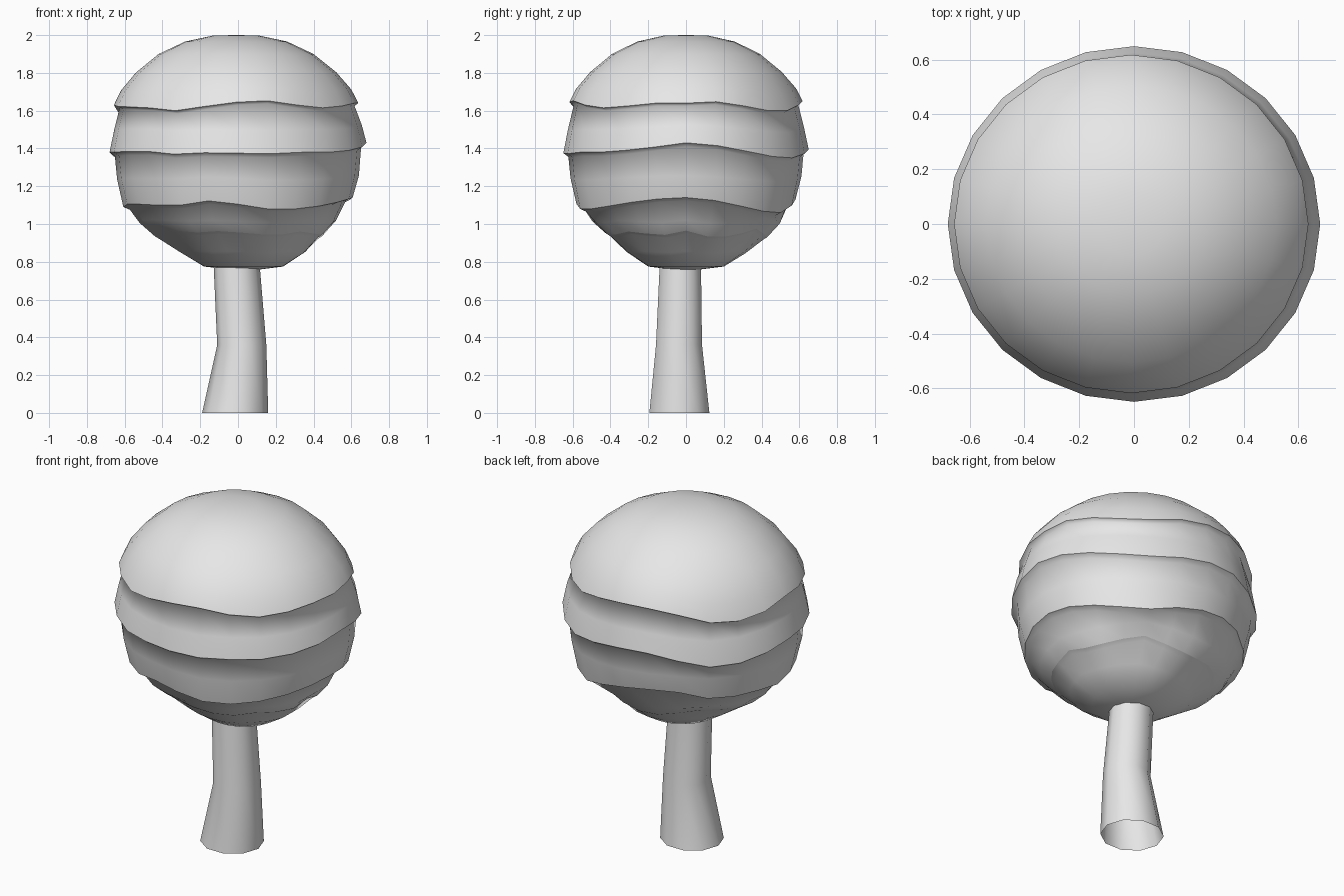
import bpy, bmesh, math

cube = bpy.data.objects.get("Cube")
if cube:
    bpy.data.objects.remove(cube, do_unlink=True)

grey = bpy.data.materials.new("light_grey")
grey.use_nodes = True
colour = (0.8, 0.8, 0.8, 1)
grey.diffuse_color = colour
grey.node_tree.nodes["Principled BSDF"].inputs["Base Color"].default_value = colour


def sample(wave, angle):
    """Height of a wavy rim at an angle, in model units."""
    pos = angle / math.tau * len(wave)
    i = int(pos)
    a, b = wave[i % len(wave)], wave[(i + 1) % len(wave)]
    return 0.01 * (a + (b - a) * (pos - i))


def ring(bm, sides, rx, ry, cx, cy, height):
    """Add a closed ring of vertices; height is a function of angle."""
    verts = []
    for i in range(sides):
        a = math.tau * i / sides
        verts.append(bm.verts.new((cx + rx * math.cos(a), cy + ry * math.sin(a), height(a))))
    return verts


def bridge(bm, upper, lower):
    n = len(upper)
    for i in range(n):
        j = (i + 1) % n
        bm.faces.new((upper[i], lower[i], lower[j], upper[j]))


def finish(bm, name):
    for f in bm.faces:
        f.smooth = True
    mesh = bpy.data.meshes.new(name)
    bm.to_mesh(mesh)
    bm.free()
    mesh.materials.append(grey)
    obj = bpy.data.objects.new(name, mesh)
    bpy.context.collection.objects.link(obj)
    return obj


# Rim waves, counter-clockwise from +x
FLAT = [0]
TOP = [2, 3, -2, -2, 2, 4, 1, -5, -4, 1, 0, 0, -2, 1, 4, 1, -1, 2]
MIDDLE = [5, 3, -2, -3, 0, 3, -1, -6, -3, 0, 0, 1, -1, 0, -1, 0, 0, 2]
LOW = [4, 2, -3, -4, 1, 5, 5, 0, 1, -1, 1, 0, 0, 3, -2, -2, 0, 3]
BASE = [2, -2, 0, 3, -1, -2, 1, 3, 0, -1, 3, 2, 1, 2, 0, 0, 2, -1]

# Foliage: radius, height, centre x, wave, wave strength, rim edge
PROFILE = [
    (.12, 1.998, -.01, FLAT, 0, False),
    (.27, 1.966, -.01, FLAT, 0, False),
    (.41, 1.9, -.01, FLAT, 0, False),
    (.53, 1.8, -.01, TOP, .2, False),
    (.61, 1.7, -.01, TOP, .6, False),
    (.647, 1.62, -.01, TOP, 1, True),
    (.622, 1.605, -.005, TOP, 1, False),
    (.655, 1.5, 0, MIDDLE, .5, False),
    (.68, 1.38, 0, MIDDLE, 1, True),
    (.652, 1.36, 0, MIDDLE, 1, False),
    (.64, 1.24, 0, LOW, .4, False),
    (.607, 1.1, 0, LOW, 1, True),
    (.572, 1.085, 0, LOW, 1, False),
    (.52, 1.01, 0, BASE, .5, False),
    (.45, .945, .01, BASE, 1, True),
    (.425, .93, .01, BASE, 1, False),
    (.33, .85, .03, BASE, .3, False),
    (.21, .775, .03, FLAT, 0, False),
]

bm = bmesh.new()
rings = []
for r, z, cx, wave, k, rim in PROFILE:
    rings.append(ring(bm, 24, r, r * .955, cx, 0,
                      lambda a: z + k * sample(wave, a)))
for upper, lower in zip(rings, rings[1:]):
    bridge(bm, upper, lower)
crown = bm.verts.new((-.01, 0, 2))
under = bm.verts.new((.04, 0, .75))
for i in range(24):
    j = (i + 1) % 24
    bm.faces.new((crown, rings[0][i], rings[0][j]))
    bm.faces.new((under, rings[-1][j], rings[-1][i]))
for loop, spec in zip(rings, PROFILE):
    if spec[-1]:
        for i, v in enumerate(loop):
            bm.edges.get((v, loop[(i + 1) % 24])).smooth = False
finish(bm, "foliage")

# Trunk: open tube, bent and flared at the foot
TRUNK = [
    (.115, .11, -.005, -.03, .85),
    (.122, .115, -.007, -.03, .78),
    (.13, .128, .02, -.037, .36),
    (.175, .167, -.015, -.035, 0),
]
bm = bmesh.new()
rings = [ring(bm, 10, rx, ry, cx, cy, lambda a: z) for rx, ry, cx, cy, z in TRUNK]
for upper, lower in zip(rings, rings[1:]):
    bridge(bm, upper, lower)
finish(bm, "trunk")
